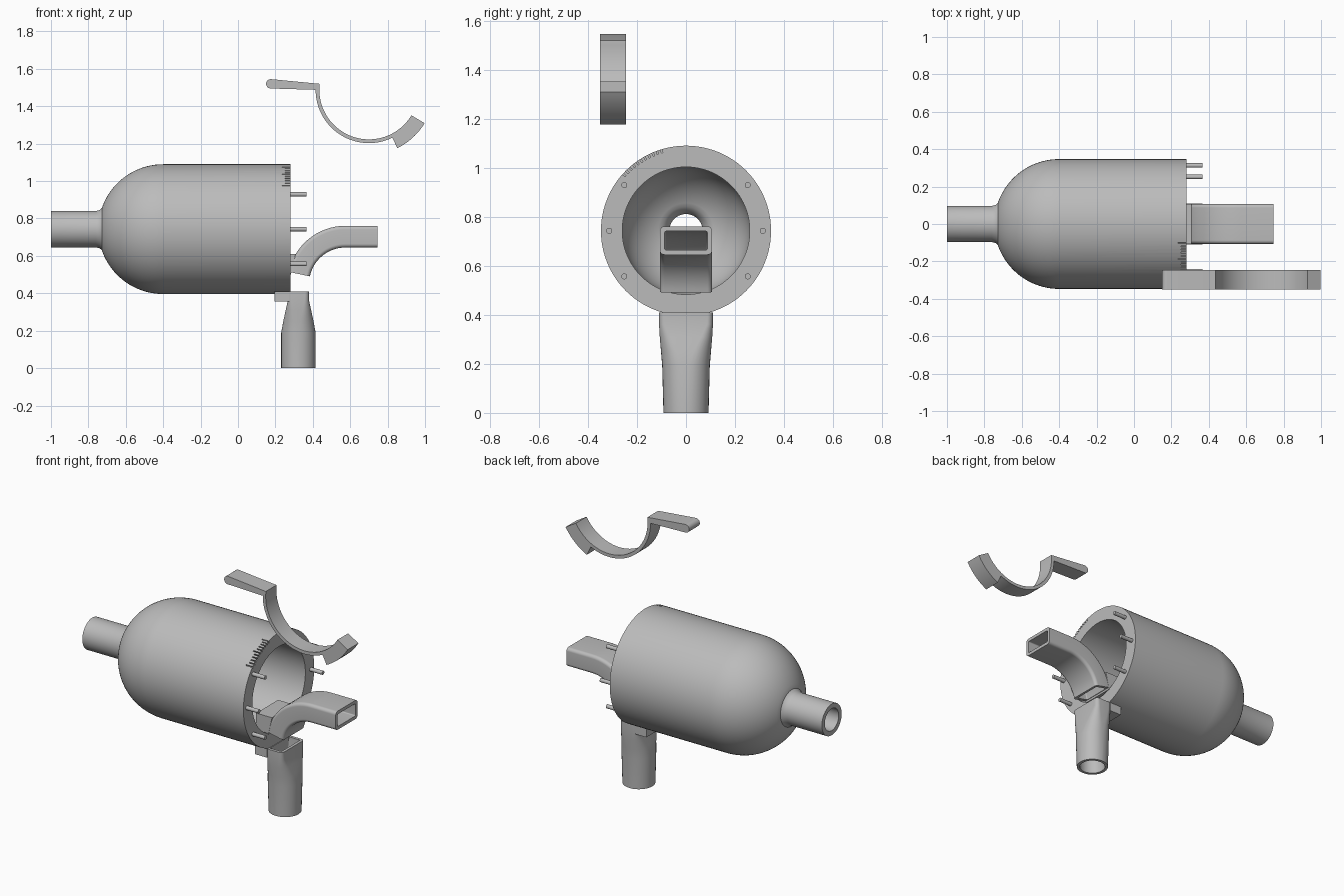
import bpy, bmesh
from math import sin, cos, pi, radians
from mathutils import Vector, Matrix

if "Cube" in bpy.data.objects:
    bpy.data.objects.remove(bpy.data.objects["Cube"])

grey = bpy.data.materials.new("light_grey")
grey.use_nodes = True
colour = (0.5, 0.5, 0.5, 1)
grey.diffuse_color = colour
grey.node_tree.nodes["Principled BSDF"].inputs["Base Color"].default_value = colour

AXIS_Z, BODY_R, MOUTH = 0.743, 0.347, 0.28


def finish(name, bm):
    bmesh.ops.recalc_face_normals(bm, faces=bm.faces)
    mesh = bpy.data.meshes.new(name)
    bm.to_mesh(mesh)
    bm.free()
    mesh.materials.append(grey)
    obj = bpy.data.objects.new(name, mesh)
    bpy.context.collection.objects.link(obj)
    return obj


def smooth(obj, angle=35):
    bpy.ops.object.select_all(action='DESELECT')
    obj.select_set(True)
    bpy.context.view_layer.objects.active = obj
    bpy.ops.object.shade_smooth_by_angle(angle=radians(angle))
    return obj


def arc(cx, cz, r, a0, a1, n):
    """Points on an arc, angles in degrees."""
    angles = [radians(a0 + (a1 - a0) * i / n) for i in range(n + 1)]
    return [(cx + r * cos(a), cz + r * sin(a)) for a in angles]


def closed_shell(name, rings):
    """Skin a loop of rings; the last ring joins the first."""
    bm = bmesh.new()
    rows = [[bm.verts.new(p) for p in ring] for ring in rings]
    for i, row in enumerate(rows):
        after = rows[(i + 1) % len(rows)]
        for j in range(len(row)):
            k = (j + 1) % len(row)
            bm.faces.new((row[j], row[k], after[k], after[j]))
    return finish(name, bm)


def prism(name, outline, y0, y1):
    """Extrude an x-z outline along y."""
    bm = bmesh.new()
    face = bm.faces.new([bm.verts.new((x, y0, z)) for x, z in outline])
    extruded = bmesh.ops.extrude_face_region(bm, geom=[face])["geom"]
    verts = [v for v in extruded if isinstance(v, bmesh.types.BMVert)]
    bmesh.ops.translate(bm, verts=verts, vec=(0, y1 - y0, 0))
    return finish(name, bm)


def rounded(hx, hy, r, n=8):
    """Rounded rectangle; nearly a circle when r is close to hx and hy."""
    corners = [(1, 1, 0), (-1, 1, 90), (-1, -1, 180), (1, -1, 270)]
    pts = []
    for sx, sy, a in corners:
        pts += arc(sx * (hx - r), sy * (hy - r), r, a, a + 90, n)
    return pts


# Hollow bottle body, revolved about the x axis
outer = [(-1, 0.097), (-0.76, 0.097), (-0.74, 0.102), (-0.727, 0.113)]
outer += arc(-0.4, 0, BODY_R, 160, 90, 20) + [(MOUTH, BODY_R)]
inner = [(MOUTH, 0.26)] + arc(-0.4, 0, 0.26, 90, 158, 18)
inner += [(-0.655, 0.085), (-0.67, 0.074), (-0.69, 0.068), (-1, 0.068)]
SEGMENTS = 96
spin = [2 * pi * i / SEGMENTS for i in range(SEGMENTS)]
body = closed_shell("bottle_body", [
    [(x, r * cos(a), AXIS_Z + r * sin(a)) for a in spin] for x, r in outer + inner])

# Graduation ticks engraved in the rim
bm = bmesh.new()
for i in range(11):
    angle = radians(107 + 3.1 * i)
    length = 0.045 if i % 5 == 0 else 0.03
    place = (Matrix.Translation((MOUTH, 0, AXIS_Z)) @ Matrix.Rotation(angle, 4, 'X')
             @ Matrix.Translation((0, BODY_R, 0)) @ Matrix.Diagonal((2 * length, 0.03, 0.006, 1)))
    bmesh.ops.create_cube(bm, size=1, matrix=place)
cutter = finish("tick_cutter", bm)
cutter.hide_render = True
cut = body.modifiers.new("ticks", 'BOOLEAN')
cut.operation, cut.solver, cut.object = 'DIFFERENCE', 'EXACT', cutter
bpy.context.view_layer.objects.active = body
bpy.ops.object.modifier_apply(modifier=cut.name)
bpy.data.objects.remove(cutter)
smooth(body)

# Six pins around the mouth
for i, a in enumerate((0, 36.5, 143.5, 180, 216.5, 323.5)):
    bm = bmesh.new()
    (y, z), = arc(0, AXIS_Z, 0.313, a, a, 1)[:1]
    place = Matrix.Translation((0.315, y, z)) @ Matrix.Rotation(pi / 2, 4, 'Y')
    bmesh.ops.create_cone(bm, cap_ends=True, segments=24, radius1=0.012,
                          radius2=0.012, depth=0.1, matrix=place)
    smooth(finish(f"pin_{i + 1}", bm))

# Curved rectangular duct: quarter bend, then a straight run
HALF_W, HALF_T, WALL = 0.107, 0.058, 0.02
stations = []
for t in range(17):
    a = radians(168 - 78 * t / 16)
    n = Vector((cos(a), 0, sin(a)))
    stations.append((Vector((0.575, 0, 0.45)) + n * 0.253, n))
stations.append((Vector((0.745, 0, 0.703)), Vector((0, 0, 1))))


def duct_ring(station, inset):
    centre, n = station
    section = rounded(HALF_W - inset, HALF_T - inset, 0.02 - inset * 0.7)
    return [centre + n * v + Vector((0, u, 0)) for u, v in section]


smooth(closed_shell("mouth_duct", [duct_ring(s, 0) for s in stations]
                    + [duct_ring(s, WALL) for s in reversed(stations)]))
prism("duct_flange", [(0.2, 0.5), (0.283, 0.5), (0.308, 0.61), (0.2, 0.61)], -HALF_W, HALF_W)

# Lower spout: round tube lofted into a rectangular top
# (height, centre x, half depth, half width, corner radius)
levels = [(0, 0.323, 0.092, 0.092, 0.09), (0.19, 0.323, 0.092, 0.097, 0.085),
          (0.25, 0.323, 0.081, 0.102, 0.07), (0.31, 0.323, 0.068, 0.107, 0.045),
          (0.36, 0.323, 0.057, 0.11, 0.025), (0.41, 0.323, 0.057, 0.11, 0.022)]


def spout_ring(level, inset):
    z, cx, hx, hy, r = level
    return [(cx + x, y, z) for x, y in rounded(hx - inset, hy - inset, r - inset)]


smooth(closed_shell("lower_spout", [spout_ring(l, 0) for l in levels]
                    + [spout_ring(l, 0.018) for l in reversed(levels)]))
prism("spout_flange", [(0.195, 0.355), (0.275, 0.355), (0.275, 0.41), (0.195, 0.41)], -0.11, 0.11)

# Separate spring clip: lever, half ring and end block
cx, cz = 0.7, 1.488
clip = arc(cx, cz, 0.285, 180, 296, 40)
clip += arc(cx, cz, 0.347, 296, 329, 12)
clip += arc(cx, cz, 0.265, 329, 174, 50)
clip += [(0.436, 1.52)] + arc(0.175, 1.52, 0.025, 85, 270, 12)
smooth(prism("spring_clip", clip, -0.35, -0.245))
